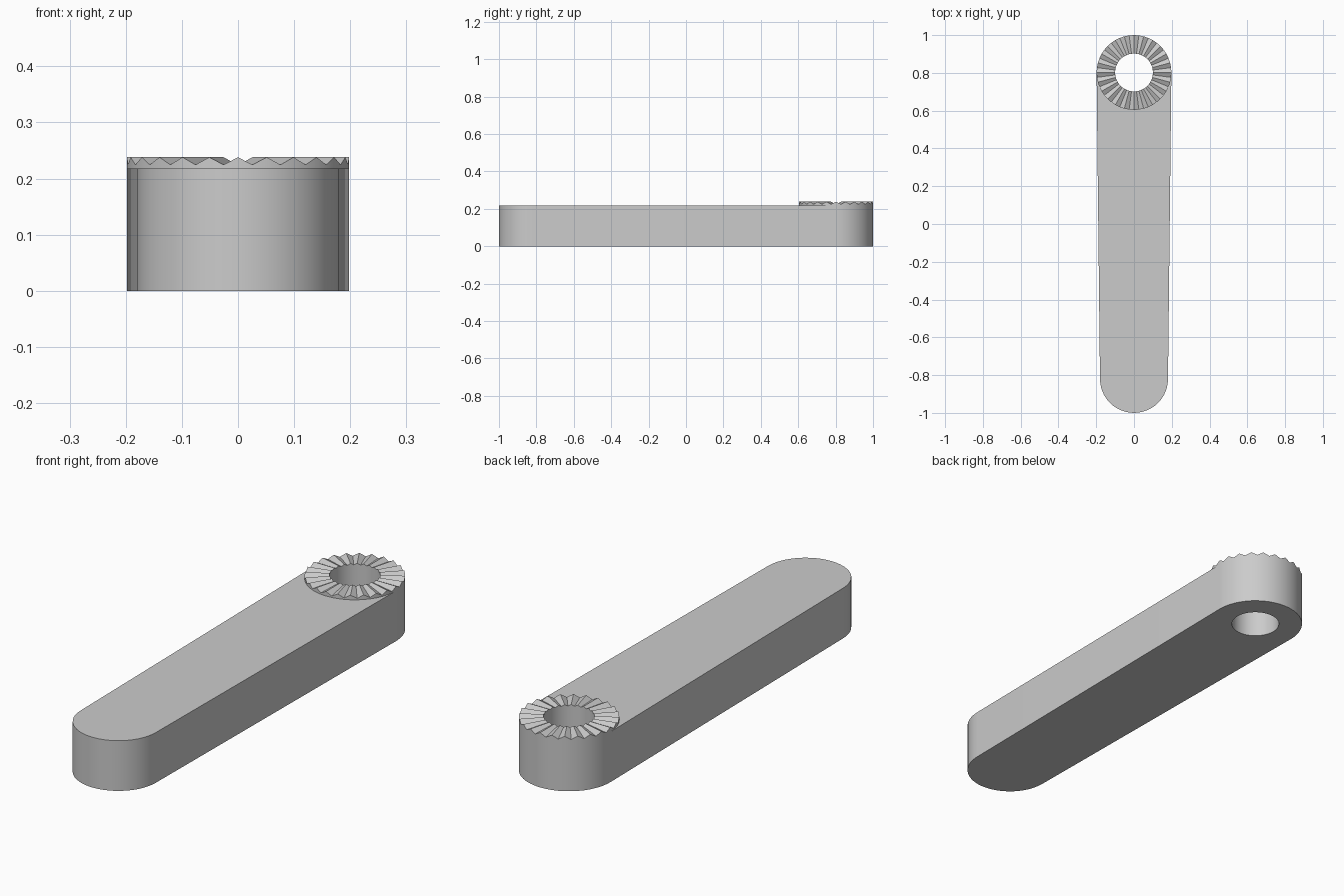
import bpy, bmesh
from math import sin, cos, pi, radians

if "Cube" in bpy.data.objects:
    bpy.data.objects.remove(bpy.data.objects["Cube"], do_unlink=True)

TOP = 0.218            # top of the arm
CREST = 0.238          # tips of the teeth
RING_Y, RING_R, HOLE_R = 0.802, 0.198, 0.1
TIP_Y, TIP_R = -0.82, 0.18
TEETH = 24
STEPS = 2 * TEETH      # one crest and one valley per tooth

grey = bpy.data.materials.new("plain grey")
grey.use_nodes = True
colour = (0.6, 0.6, 0.6, 1)
grey.diffuse_color = colour
grey.node_tree.nodes["Principled BSDF"].inputs["Base Color"].default_value = colour


def finish(name, bm):
    bmesh.ops.recalc_face_normals(bm, faces=bm.faces)
    mesh = bpy.data.meshes.new(name)
    bm.to_mesh(mesh)
    bm.free()
    mesh.materials.append(grey)
    obj = bpy.data.objects.new(name, mesh)
    bpy.context.collection.objects.link(obj)
    bpy.ops.object.select_all(action='DESELECT')
    obj.select_set(True)
    bpy.context.view_layer.objects.active = obj
    bpy.ops.object.shade_smooth_by_angle(angle=radians(25))
    return obj


def arc(y, r, start, sweep, steps):
    angles = [start + sweep * i / steps for i in range(steps + 1)]
    return [(r * cos(a), y + r * sin(a), 0) for a in angles]


def loop_edges(bm, points):
    verts = [bm.verts.new(p) for p in points]
    return [bm.edges.new((a, b)) for a, b in zip(verts, verts[1:] + verts[:1])]


# Tapered arm with rounded ends and a through hole
bm = bmesh.new()
outline = arc(RING_Y, RING_R, 0, pi, TEETH) + arc(TIP_Y, TIP_R, pi, pi, TEETH)
hole = arc(RING_Y, HOLE_R, 0, 2 * pi, STEPS)[:-1]
edges = loop_edges(bm, outline) + loop_edges(bm, hole)
bmesh.ops.triangle_fill(bm, edges=edges, use_beauty=True)
new = bmesh.ops.extrude_face_region(bm, geom=bm.faces[:], use_keep_orig=True)["geom"]
bmesh.ops.translate(bm, vec=(0, 0, TOP),
                    verts=[v for v in new if isinstance(v, bmesh.types.BMVert)])
finish("arm", bm)

# Serrated locking ring: teeth fan out and deepen away from the axis
bm = bmesh.new()
DEPTH = 0.0135


def ring_loop(r, height):
    verts = []
    for i in range(STEPS):
        a = -pi / 2 + 2 * pi * i / STEPS
        verts.append(bm.verts.new((r * cos(a), RING_Y + r * sin(a), height(i))))
    return verts


def teeth_height(r):
    return lambda i: CREST - (i % 2) * DEPTH * r / RING_R


loops = [ring_loop(RING_R, lambda i: TOP),
         ring_loop(RING_R, teeth_height(RING_R)),
         ring_loop(HOLE_R, teeth_height(HOLE_R)),
         ring_loop(HOLE_R, lambda i: TOP)]
for low, high in zip(loops, loops[1:] + loops[:1]):
    for i in range(STEPS):
        j = (i + 1) % STEPS
        bm.faces.new((low[i], low[j], high[j], high[i]))
finish("serrated_ring", bm)
